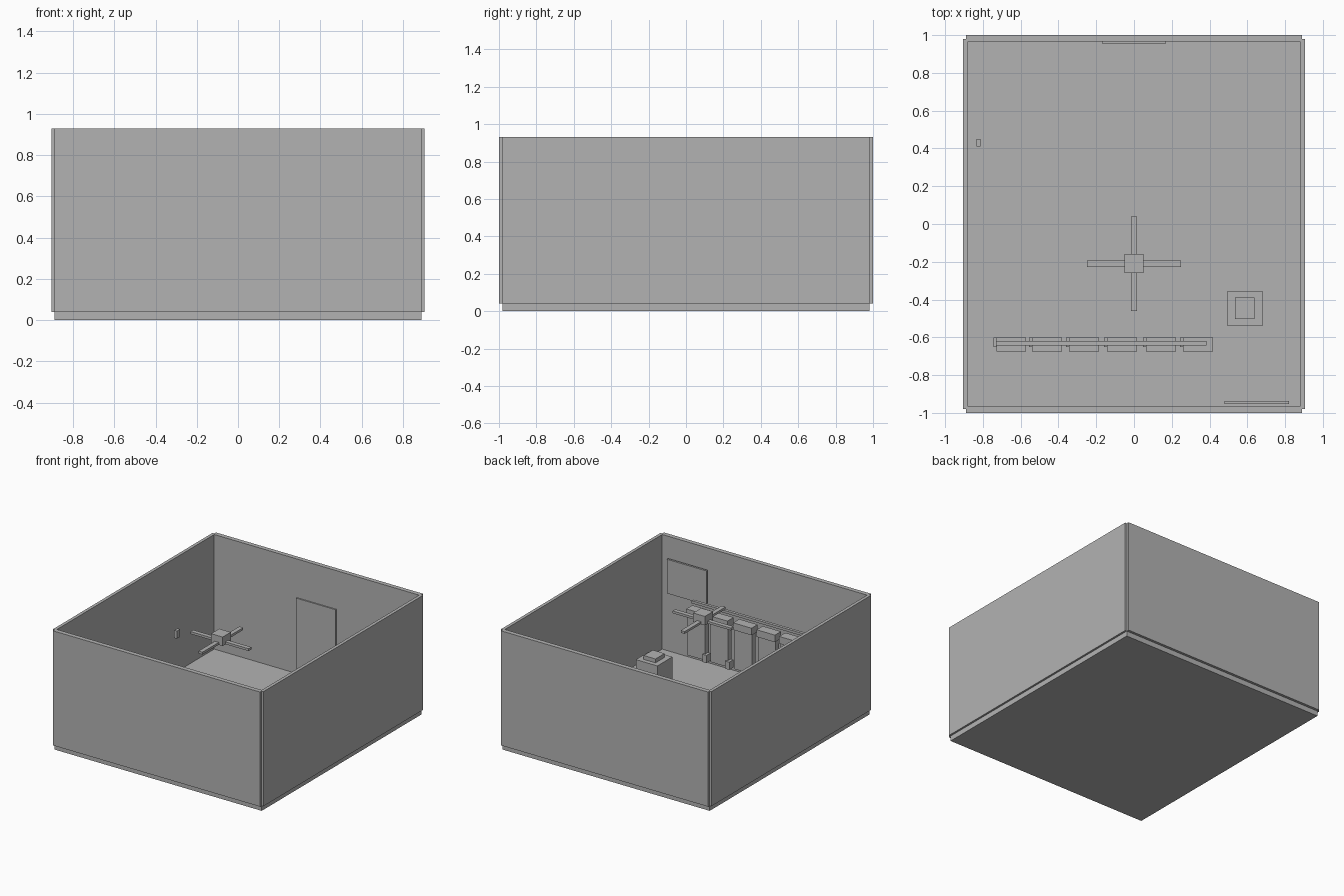
import bpy

if "Cube" in bpy.data.objects:
    bpy.data.objects.remove(bpy.data.objects["Cube"])

# one flat grey for the whole model
grey = bpy.data.materials.new("plain_grey")
grey.diffuse_color = (0.45, 0.45, 0.45, 1)
grey.use_nodes = True
grey.node_tree.nodes["Principled BSDF"].inputs["Base Color"].default_value = grey.diffuse_color


def box(name, x, y, z):
    """Axis-aligned box from (min, max) pairs."""
    verts = [(a, b, c) for a in x for b in y for c in z]
    faces = [(0, 1, 3, 2), (4, 6, 7, 5), (0, 4, 5, 1),
             (2, 3, 7, 6), (0, 2, 6, 4), (1, 5, 7, 3)]
    mesh = bpy.data.meshes.new(name)
    mesh.from_pydata(verts, [], faces)
    mesh.materials.append(grey)
    obj = bpy.data.objects.new(name, mesh)
    bpy.context.collection.objects.link(obj)
    return obj


# room shell
FLOOR, TOP = 0.04, 0.93
box("floor", (-0.89, 0.89), (-0.98, 0.98), (0, FLOOR))
box("front_wall", (-0.89, 0.89), (-1.0, -0.965), (FLOOR, TOP))
box("back_wall", (-0.89, 0.89), (0.965, 1.0), (FLOOR, TOP))
box("left_wall", (-0.905, -0.88), (-0.98, 0.98), (FLOOR, TOP))
box("right_wall", (0.88, 0.905), (-0.98, 0.98), (FLOOR, TOP))

# things on the walls
box("door", (-0.17, 0.17), (0.955, 0.967), (FLOOR, 0.63))
box("window_panel", (0.48, 0.82), (-0.952, -0.936), (0.50, 0.765))
box("wall_switch", (-0.835, -0.813), (0.41, 0.45), (0.35, 0.41))

# ceiling fan
FY = -0.21
box("fan_hub", (-0.05, 0.05), (FY - 0.05, FY + 0.05), (0.78, 0.85))
for s, side in ((-1, "a"), (1, "b")):
    reach = sorted((s * 0.05, s * 0.25))
    box("fan_blade_x_" + side, reach, (FY - 0.017, FY + 0.017), (0.782, 0.80))
    box("fan_blade_y_" + side, (-0.017, 0.017), [FY + r for r in reach], (0.782, 0.80))

# low cabinet with a smaller block on top
box("cabinet", (0.495, 0.68), (-0.54, -0.355), (FLOOR, 0.245))
box("cabinet_top_block", (0.535, 0.637), (-0.502, -0.39), (0.245, 0.275))

# clothes rail with six hanging garments
box("clothes_rail", (-0.73, 0.385), (-0.643, -0.62), (0.66, 0.68))
for i, cx in enumerate((-0.65, -0.46, -0.265, -0.064, 0.143, 0.339)):
    left, right = cx - 0.079, cx + 0.079
    box(f"garment_shoulders_{i}", (left, right), (-0.675, -0.60), (0.56, 0.615))
    box(f"garment_body_{i}", (left + 0.006, right), (-0.66, -0.615), (0.25, 0.56))
    box(f"garment_cuff_{i}", (left - 0.016, left + 0.02), (-0.65, -0.60), (0.24, 0.30))
